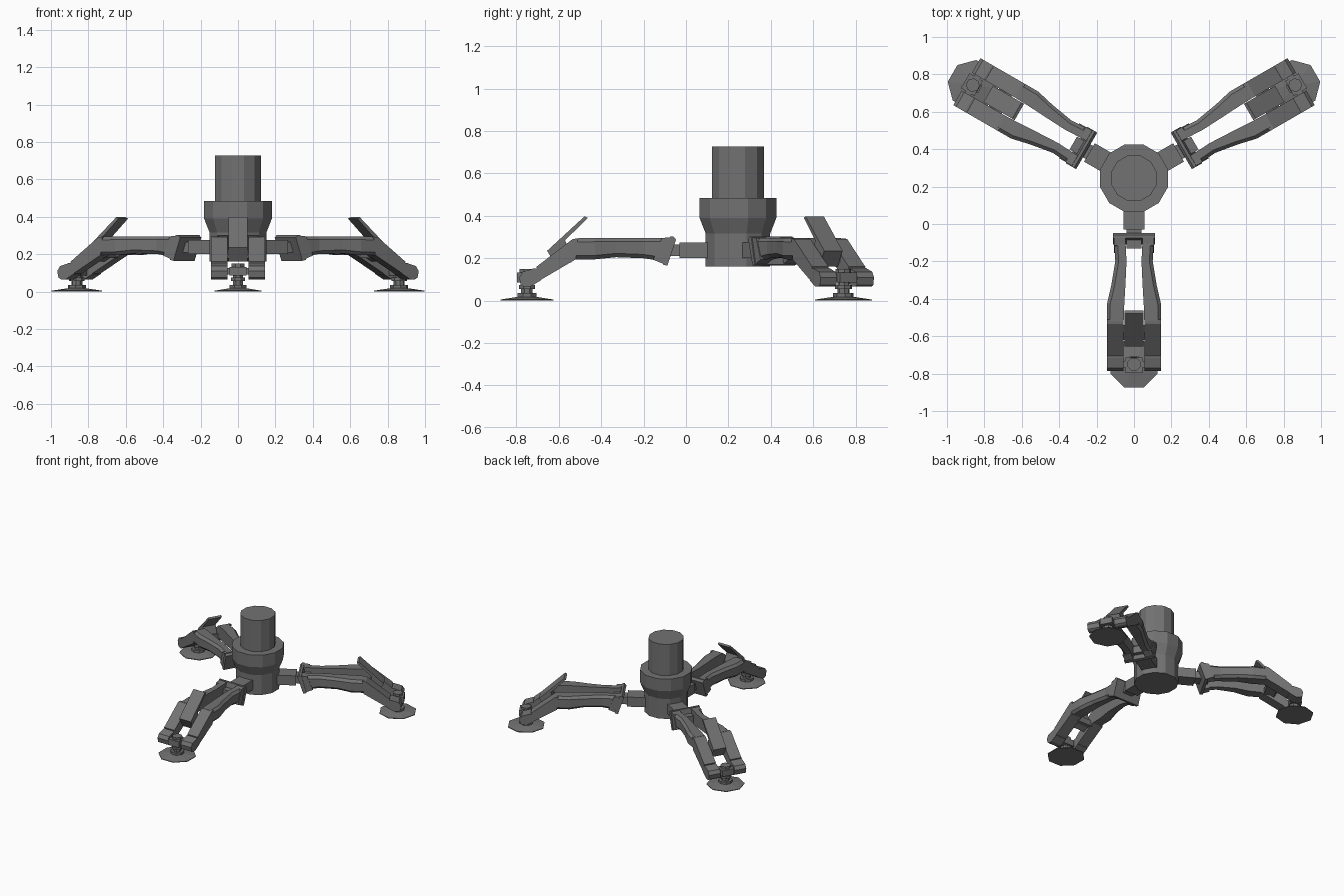
import bpy, bmesh
from math import radians, cos, sin, pi

if "Cube" in bpy.data.objects:
    bpy.data.objects.remove(bpy.data.objects["Cube"], do_unlink=True)

UNIT = 0.01        # part sizes below are in hundredths
HUB = 24.5         # hub axis, behind the centre
FOOT = 75          # foot axis, in front of the centre
LEGS = {"front": 0, "back_left": 120, "back_right": 240}

grey = bpy.data.materials.new("dark_grey")
grey.use_nodes = True
grey.diffuse_color = (0.17, 0.17, 0.17, 1)
grey.node_tree.nodes["Principled BSDF"].inputs["Base Color"].default_value = grey.diffuse_color


def skin(name, rings):
    """Skin equal closed rings into a solid with capped ends."""
    bm = bmesh.new()
    loops = [[bm.verts.new([v * UNIT for v in point]) for point in ring] for ring in rings]
    for a, b in zip(loops, loops[1:]):
        for i in range(len(a)):
            bm.faces.new((a[i - 1], a[i], b[i], b[i - 1]))
    bm.faces.new(loops[0])
    bm.faces.new(loops[-1])
    bmesh.ops.recalc_face_normals(bm, faces=bm.faces)
    mesh = bpy.data.meshes.new(name)
    bm.to_mesh(mesh)
    bm.free()
    mesh.materials.append(grey)
    return mesh


def place(name, mesh, angle=0, mirrored=False):
    """Put a part on the hub axis, turned to its leg."""
    part = bpy.data.objects.new(name, mesh)
    part.location.y = HUB * UNIT
    part.rotation_euler.z = radians(angle)
    bpy.context.collection.objects.link(part)
    if mirrored:
        part.modifiers.new("Mirror", 'MIRROR')


def on_legs(mesh, mirrored=False):
    for leg, angle in LEGS.items():
        place(leg + "_" + mesh.name, mesh, angle, mirrored)


def lathe(name, profile, sides, reach=0):
    """Turned part with flats facing the axes; profile holds (apothem, z)."""
    angles = [2 * pi * (i + 0.5) / sides for i in range(sides)]
    rings = []
    for apothem, z in profile:
        r = apothem / cos(pi / sides)
        rings.append([(r * cos(a), r * sin(a) - reach, z) for a in angles])
    return skin(name, rings)


def prism(name, x0, x1, outline):
    """Side outline of (forward, z) points extruded across the leg."""
    return skin(name, [[(x, -HUB - f, z) for f, z in outline] for x in (x0, x1)])


def box(name, half, f0, f1, z0, z1):
    return prism(name, -half, half, [(f0, z0), (f1, z0), (f1, z1), (f0, z1)])


def rail(name, stations, chamfer):
    """Beam with chamfered outer edges; stations hold (forward, inner, outer, bottom, top)."""
    rings = []
    for f, inner, outer, bottom, top in stations:
        flat = outer - chamfer
        section = [(inner, bottom), (flat, bottom), (outer, bottom + chamfer),
                   (outer, top - chamfer), (flat, top), (inner, top)]
        rings.append([(x, -HUB - f, z) for x, z in section])
    return skin(name, rings)


# Arm from the hub to the knuckle
on_legs(box("leg_connector", 5.7, -13, 3, 20, 27.5))
on_legs(box("connector_tongue", 4, 2, 13, 21, 26.5))

# Slanted knuckle: wall across the leg and a cheek on each side
on_legs(prism("knuckle_wall", -11.3, 11.3, [(6, 30.3), (4.7, 28.8), (8.8, 16.5), (11, 17), (7.5, 30.3)]))
on_legs(prism("knuckle_cheek", 4.5, 10.8, [(6.5, 30), (9, 16.7), (15.5, 19.3), (11.5, 29.5)]), True)

# Paired rails, waisted near the knuckle, then bending down to the foot
on_legs(rail("upper_rail", [
    (10, 4.5, 10.6, 18.5, 29.6),
    (20, 4, 10, 20, 29.6),
    (33, 4.6, 12.2, 20.5, 29.6),
    (43, 5.2, 14.5, 19.5, 29.6),
    (52, 5.5, 14.5, 19.5, 29.4)], 1.8), True)
on_legs(prism("lower_rail", 5.5, 14.5, [
    (51, 29.4), (53.5, 29), (70.5, 16), (69, 9.5), (52, 19.5)]), True)

# Rounded fork end on each rail
on_legs(prism("foot_fork", 5.5, 14.5, [
    (69, 15), (71.5, 15.3), (77, 13.6), (78.7, 11), (78, 7.5), (76.5, 6.6), (73.5, 6.6), (68.5, 9.5)]), True)

# Raised flap between the rails, with a web joining them
on_legs(prism("leg_flap", -5, 5, [(47.8, 39.8), (46.3, 39), (57, 28.5), (54, 20), (61, 16), (65.5, 23.5)]))
on_legs(box("flap_web", 7, 54, 62, 18, 22.5))

# Foot pin, block, collared stud and pad
on_legs(box("foot_pin", 8, 73.2, 76.8, 9.2, 12.6))
on_legs(box("foot_block", 4.6, 71.5, 79.7, 8.5, 13.2))
on_legs(lathe("foot_stud", [(2.7, 1), (2.7, 14)], 8, HUB + FOOT))
for name, radius, low, high in (("lower_collar", 4.5, 1, 3.6), ("middle_collar", 3.8, 5.6, 7.5),
                                ("top_nut", 3.4, 13, 15)):
    on_legs(lathe(name, [(radius, low), (radius, high)], 8, HUB + FOOT))
on_legs(lathe("foot_pad", [(12.5, 0), (12.5, 0.5), (4.5, 1.8)], 8, HUB + FOOT))

# Central hub flaring into a collar, and the post on top
place("hub", lathe("hub", [(15.2, 16), (15.2, 31.6), (18.1, 39), (18.1, 48.5)], 12))
place("post", lathe("post", [(12.2, 47), (12.2, 72.8)], 12))
